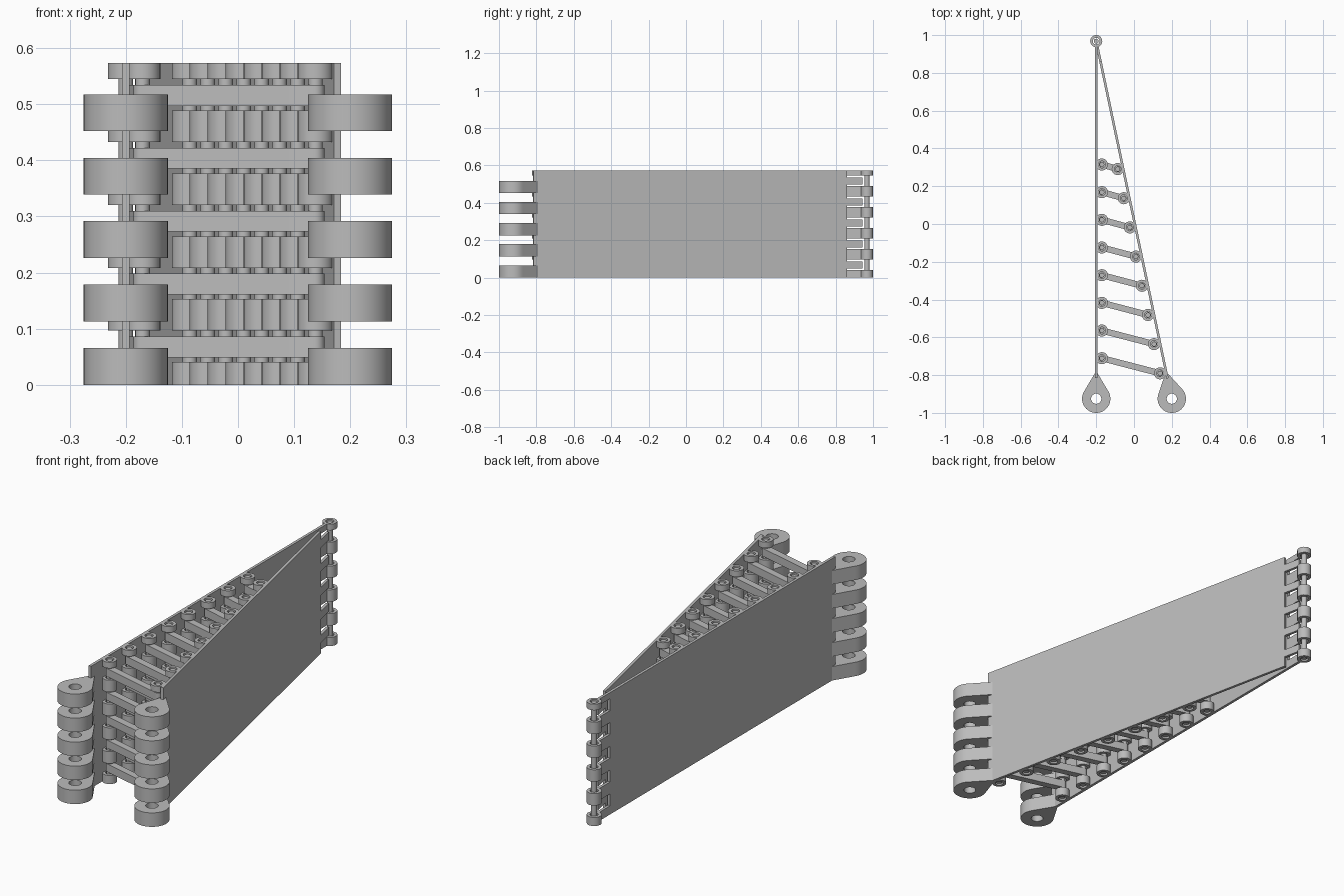
import bpy, bmesh, math
from mathutils import Vector

cube = bpy.data.objects.get("Cube")
if cube:
    bpy.data.objects.remove(cube, do_unlink=True)

grey = bpy.data.materials.new("plain_grey")
grey.use_nodes = True
colour = (0.5, 0.5, 0.5, 1)
grey.diffuse_color = colour
grey.node_tree.nodes["Principled BSDF"].inputs["Base Color"].default_value = colour

HEIGHT = 0.573
PITCH = 0.112
HINGE = Vector((-0.2, 0.968))
LUGS = {"left": Vector((0.2, -0.925)), "right": Vector((-0.2, -0.925))}


def circle(c, r, n=24, start=0.0):
    return [c + r * Vector((math.cos(start + math.tau * i / n), math.sin(start + math.tau * i / n)))
            for i in range(n)]


def teardrop(c, r, length, start, n=48):
    """Circle with a tangent point reaching out in the start direction."""
    tangent = math.acos(r / length)
    pts = []
    for i in range(n):
        a = math.tau * i / n
        off = min(a, math.tau - a)
        d = r if off >= tangent else r / math.cos(tangent - off)
        pts.append(c + d * Vector((math.cos(start + a), math.sin(start + a))))
    return pts


def capsule(a, b, r, n=12):
    """Bar outline with round ends."""
    heading = math.atan2(b.y - a.y, b.x - a.x)
    pts = []
    for c, first in ((b, heading - math.pi / 2), (a, heading + math.pi / 2)):
        for i in range(n + 1):
            t = first + math.pi * i / n
            pts.append(c + r * Vector((math.cos(t), math.sin(t))))
    return pts


def strip(a, b, thick):
    """Straight flat bar outline."""
    d = (b - a).normalized()
    side = Vector((-d.y, d.x)) * thick / 2
    return [a - side, b - side, b + side, a + side]


def prism(bm, outer, z0, z1, inner=None):
    """Upright prism, with an optional through hole."""
    def loop(pts, z):
        return [bm.verts.new((p.x, p.y, z)) for p in pts]

    def wall(a, b):
        for i in range(len(a)):
            j = (i + 1) % len(a)
            bm.faces.new((a[i], a[j], b[j], b[i]))
    low, high = loop(outer, z0), loop(outer, z1)
    wall(low, high)
    if inner:
        low_in, high_in = loop(inner, z0), loop(inner, z1)
        wall(high_in, low_in)
        wall(high, high_in)
        wall(low_in, low)
    else:
        bm.faces.new(high)
        bm.faces.new(low[::-1])


def finish(name, bm):
    bmesh.ops.recalc_face_normals(bm, faces=bm.faces)
    mesh = bpy.data.meshes.new(name)
    bm.to_mesh(mesh)
    bm.free()
    mesh.materials.append(grey)
    obj = bpy.data.objects.new(name, mesh)
    bpy.context.collection.objects.link(obj)
    bpy.ops.object.select_all(action='DESELECT')
    obj.select_set(True)
    bpy.context.view_layer.objects.active = obj
    bpy.ops.object.shade_smooth_by_angle(angle=math.radians(30))


knuckle_spans = [(max(0, z - 0.028), min(HEIGHT, z + 0.028))
                 for z in (0.0125 + PITCH * k for k in range(6))]
link_spans = [(0.049 + PITCH * k, 0.086 + PITCH * k) for k in range(5)]


def knuckles(bm, c):
    for z0, z1 in knuckle_spans:
        prism(bm, circle(c, 0.032), z0, z1, circle(c, 0.018))


def pin(bm, c):
    prism(bm, circle(c, 0.013), 0.005, HEIGHT - 0.005)


# Side plates with hinge fingers, and their big front lugs
for side, lug in LUGS.items():
    axis = (lug - HINGE).normalized()
    back, front = HINGE + axis * 0.11, lug - axis * 0.11
    bm = bmesh.new()
    prism(bm, strip(back, front, 0.013), 0, HEIGHT)
    for z0, z1 in (link_spans if side == "left" else knuckle_spans):
        prism(bm, strip(HINGE + axis * 0.025, back, 0.013), z0, z1)
    finish(side + "_plate", bm)

    bm = bmesh.new()
    heading = math.atan2(-axis.y, -axis.x)
    for k in range(5):
        z = 0.113 * k
        prism(bm, teardrop(lug, 0.075, 0.147, heading), z, z + 0.0655,
              circle(lug, 0.027, 48, heading))
    finish(side + "_lugs", bm)

# Rear hinge
bm = bmesh.new()
knuckles(bm, HINGE)
finish("hinge_knuckles", bm)
bm = bmesh.new()
pin(bm, HINGE)
finish("hinge_pin", bm)

# Rows of pinned cross links between the plates
for row in range(8):
    right_end = Vector((-0.17, 0.315 - 0.1465 * row))
    left_end = Vector((-0.086 + 0.032 * row, 0.291 - 0.1545 * row))
    for side, end in (("right", right_end), ("left", left_end)):
        bm = bmesh.new()
        knuckles(bm, end)
        finish(f"{side}_knuckles_{row + 1}", bm)
        bm = bmesh.new()
        pin(bm, end)
        finish(f"{side}_pin_{row + 1}", bm)
    bm = bmesh.new()
    for z0, z1 in link_spans:
        prism(bm, capsule(right_end, left_end, 0.0165), z0, z1)
    finish(f"cross_links_{row + 1}", bm)
